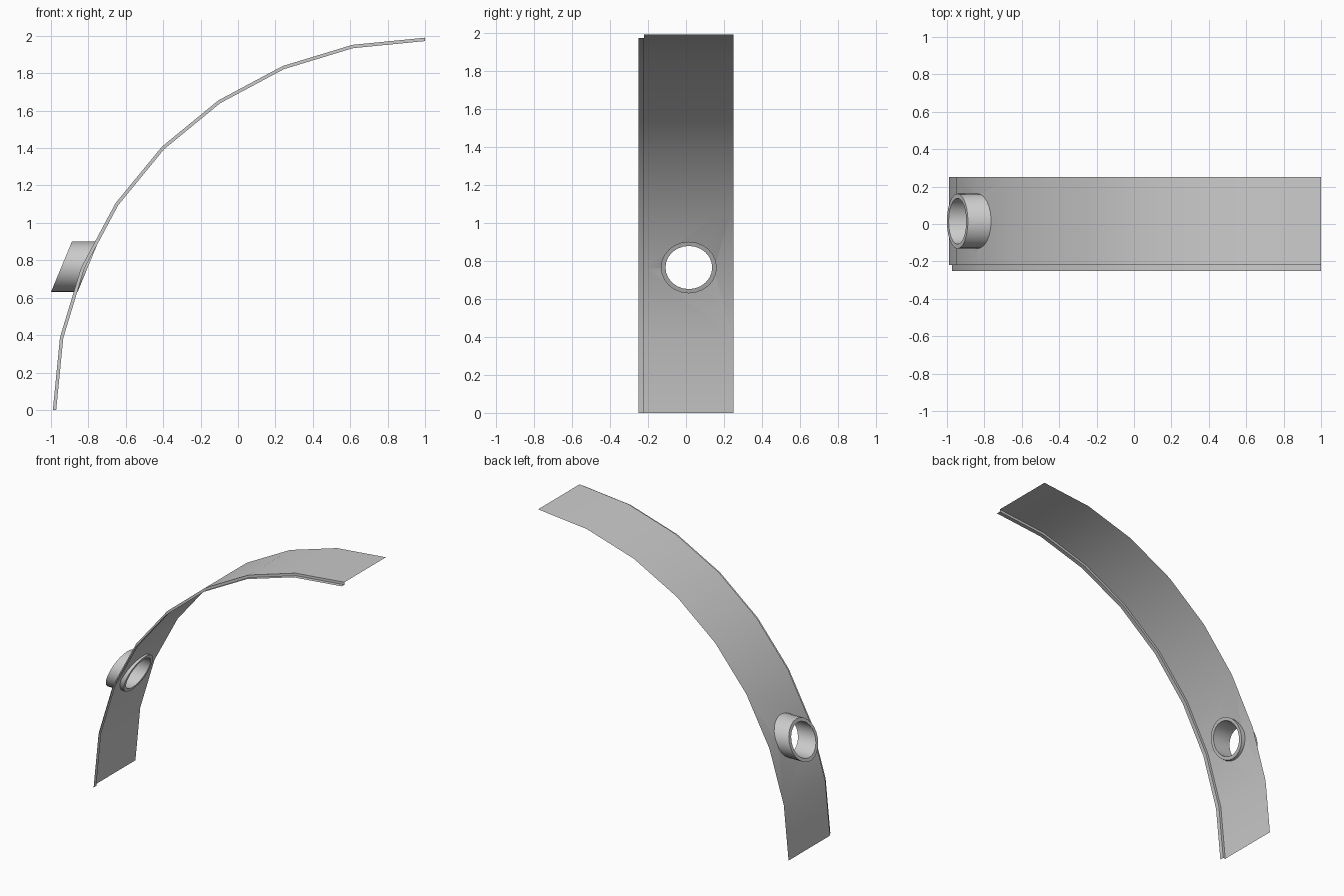
import bpy, bmesh, math

if "Cube" in bpy.data.objects:
    bpy.data.objects.remove(bpy.data.objects["Cube"])

TILT = math.radians(22.5)


def finish(name, bm):
    mesh = bpy.data.meshes.new(name)
    bm.to_mesh(mesh)
    bm.free()
    ob = bpy.data.objects.new(name, mesh)
    bpy.context.collection.objects.link(ob)
    return ob


def smooth(ob):
    bpy.ops.object.select_all(action='DESELECT')
    bpy.context.view_layer.objects.active = ob
    ob.select_set(True)
    bpy.ops.object.shade_smooth_by_angle(angle=math.radians(30))


def sweep_tilted(bm, sections, closed, n=24):
    """Skin tilted circles (x, radius) centred on the socket axis."""
    rings = []
    for x, r in sections:
        ring = []
        for i in range(n):
            a = 2 * math.pi * i / n
            u = r * math.sin(a)
            ring.append(bm.verts.new((x + u * math.sin(TILT),
                                      0.015 + r * math.cos(a),
                                      0.765 + u * math.cos(TILT))))
        rings.append(ring)
    pairs = list(zip(rings, rings[1:]))
    if closed:
        pairs.append((rings[-1], rings[0]))
    else:
        bm.faces.new(rings[0])
        bm.faces.new(rings[-1])
    for p, q in pairs:
        for i in range(n):
            j = (i + 1) % n
            bm.faces.new((p[i], p[j], q[j], q[i]))
    bmesh.ops.recalc_face_normals(bm, faces=bm.faces)


# Quarter-arc sheet with a stepped lip along the front edge
bm = bmesh.new()
profile = [(1.972, -0.25), (1.972, -0.22), (1.99, -0.22), (1.99, 0.25)]
rows = []
for k in range(9):
    a = math.pi / 2 * k / 8
    rows.append([bm.verts.new((1 - r * math.cos(a), y, r * math.sin(a)))
                 for r, y in profile])
for p, q in zip(rows, rows[1:]):
    for i in range(3):
        bm.faces.new((p[i], q[i], q[i + 1], p[i + 1]))
bmesh.ops.recalc_face_normals(bm, faces=bm.faces)
if sum(f.normal.z for f in bm.faces) < 0:
    bmesh.ops.reverse_faces(bm, faces=bm.faces)
sheet = finish("curved_panel", bm)
smooth(sheet)

# Hole through the sheet
bm = bmesh.new()
sweep_tilted(bm, [(-1.2, 0.135), (-0.5, 0.135)], False)
cutter = finish("hole_cutter", bm)
cutter.hide_render = True
cutter.display_type = 'WIRE'
mod = sheet.modifiers.new("hole", 'BOOLEAN')
mod.operation = 'DIFFERENCE'
mod.solver = 'EXACT'
mod.object = cutter

# Short slanted tube seated in the hole
bm = bmesh.new()
sweep_tilted(bm, [(-0.944, 0.147), (-0.802, 0.147),
                  (-0.802, 0.123), (-0.944, 0.123)], True)
tube = finish("pipe_socket", bm)
smooth(tube)
